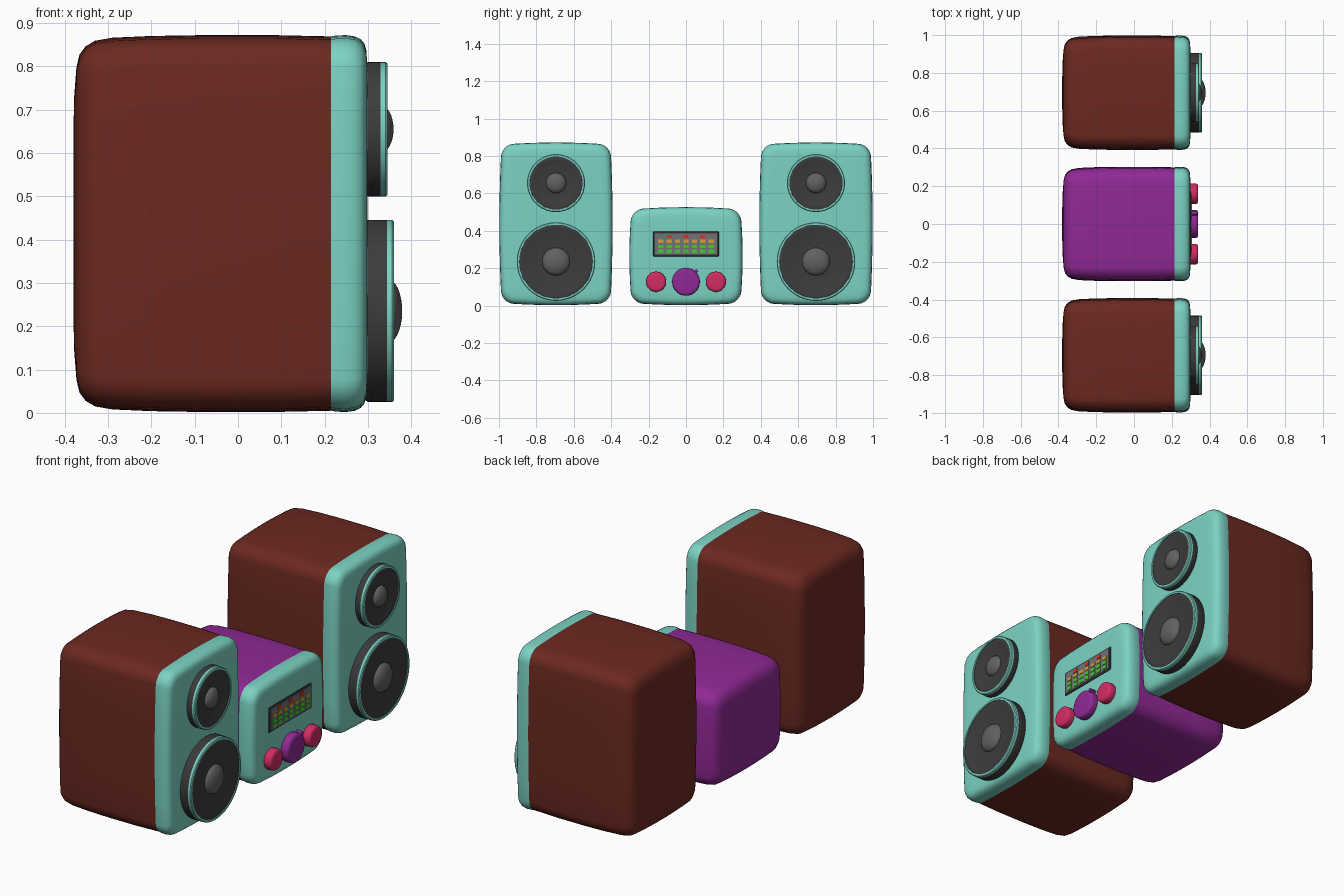
import bpy, bmesh
from math import sin, cos, pi, radians

if "Cube" in bpy.data.objects:
    bpy.data.objects.remove(bpy.data.objects["Cube"])


def mat(name, *rgb):
    m = bpy.data.materials.new(name)
    m.diffuse_color = (*rgb, 1)
    m.use_nodes = True
    m.node_tree.nodes["Principled BSDF"].inputs["Base Color"].default_value = m.diffuse_color
    return m


BROWN = mat("brown", 0.15, 0.022, 0.015)
TEAL = mat("teal", 0.2, 0.65, 0.55)
PURPLE = mat("purple", 0.28, 0.022, 0.3)
PINK = mat("pink", 0.65, 0.025, 0.13)
DARK = mat("dark", 0.045, 0.045, 0.045)
GREY = mat("dome_grey", 0.12, 0.12, 0.12)
SCREEN = mat("screen_grey", 0.16, 0.17, 0.18)
GREEN = mat("green", 0.06, 0.6, 0.03)
ORANGE = mat("orange", 0.65, 0.35, 0.03)
RED = mat("red", 0.75, 0.03, 0.02)


def finish(name, bm, material, angle=40):
    bmesh.ops.recalc_face_normals(bm, faces=bm.faces)
    me = bpy.data.meshes.new(name)
    bm.to_mesh(me)
    bm.free()
    ob = bpy.data.objects.new(name, me)
    bpy.context.collection.objects.link(ob)
    me.materials.append(material)
    bpy.ops.object.select_all(action='DESELECT')
    ob.select_set(True)
    bpy.context.view_layer.objects.active = ob
    bpy.ops.object.shade_smooth_by_angle(angle=radians(angle))
    return ob


def skin(name, rings, material):
    """Bridge consecutive rings and cap both ends."""
    bm = bmesh.new()
    vs = [[bm.verts.new(p) for p in ring] for ring in rings]
    n = len(rings[0])
    for a, b in zip(vs, vs[1:]):
        for i in range(n):
            j = (i + 1) % n
            bm.faces.new((a[i], a[j], b[j], b[i]))
    bm.faces.new(vs[0])
    bm.faces.new(vs[-1])
    return finish(name, bm, material)


def section(x, y, z, hy, hz, inset):
    """Rounded rectangle with gently bulging sides, at depth x."""
    hy, hz = hy - inset, hz - inset
    r = max(0.065 - inset * 0.5, 0.02)
    pts = []
    corners = [(1, 1), (-1, 1), (-1, -1), (1, -1)]
    for k, (sy, sz) in enumerate(corners):
        cy, cz = sy * (hy - r), sz * (hz - r)
        arc = [(cy + r * cos(a), cz + r * sin(a))
               for a in (k * pi / 2 + i * pi / 12 for i in range(7))]
        ny, nz = corners[(k + 1) % 4]
        q = (k + 1) * pi / 2
        end = (ny * (hy - r) + r * cos(q), nz * (hz - r) + r * sin(q))
        last = arc[-1]
        pts += arc + [(last[0] + (end[0] - last[0]) * t / 6,
                       last[1] + (end[1] - last[1]) * t / 6) for t in range(1, 6)]
    by = 0.012
    return [(x, y + u - by * (u / hy) * (v / hz) ** 2,
             z + v - by * (v / hz) * (u / hy) ** 2) for u, v in pts]


def cabinet(name, y, hz, colour):
    hy, z = 0.303, hz + 0.002
    # shell, domed and rounded at the back
    st = [(-0.38, 0.22), (-0.378, 0.14), (-0.373, 0.075), (-0.366, 0.045),
          (-0.352, 0.026), (-0.33, 0.013), (-0.29, 0.006), (-0.2, 0.002),
          (-0.08, 0), (0.08, 0), (0.215, 0.003)]
    skin(name + "_shell", [section(x, y, z, hy, hz, d) for x, d in st], colour)
    # front panel
    st = [(0.215, 0.003), (0.225, 0.001), (0.25, 0), (0.27, 0.003), (0.284, 0.010),
          (0.292, 0.020), (0.296, 0.034), (0.298, 0.06), (0.299, 0.12)]
    skin(name + "_front_panel", [section(x, y, z, hy, hz, d) for x, d in st], TEAL)


def lathe(name, y, z, profile, material, n=48):
    """Turn (radius, x) points about an x-parallel axis."""
    return skin(name, [[(x, y + r * cos(2 * pi * i / n), z + r * sin(2 * pi * i / n))
                        for i in range(n)] for r, x in profile], material)


def driver(name, y, z, R, top, dome_r, dome_top):
    # basket
    lathe(name + "_basket", y, z, [(R - 0.01, 0.285), (R, 0.30), (R, top - 0.016)], DARK)
    # trim ring
    w = 0.013
    lathe(name + "_trim_ring", y, z,
          [(R - w, top - 0.02), (R, top - 0.016), (R, top - 0.004), (R - 0.004, top),
           (R - w, top), (R - w - 0.001, top - 0.016)], TEAL)
    # cone
    lathe(name + "_cone", y, z,
          [(R - w, top - 0.02), (R - w, top - 0.004), (R - w - 0.008, top - 0.001),
           (R - w - 0.02, top - 0.004), (R * 0.6, top - 0.010),
           (dome_r, top - 0.014)], DARK)
    # dust cap
    base = top - 0.015
    lathe(name + "_dust_cap", y, z,
          [(dome_r * cos(a), base + (dome_top - base) * sin(a))
           for a in (i * pi / 2 / 8.2 for i in range(9))], GREY)


def boxes(name, items, material, x0, x1, bevel=0.0):
    """Boxes facing +x: items are (y, z, width, height)."""
    bm = bmesh.new()
    for y, z, w, h in items:
        vs = bmesh.ops.create_cube(bm, size=1)["verts"]
        for v in vs:
            v.co = ((x0 + x1) / 2 + v.co.x * (x1 - x0), y + v.co.y * w, z + v.co.z * h)
    if bevel:
        bmesh.ops.bevel(bm, geom=bm.edges[:], offset=bevel, segments=2,
                        affect='EDGES', profile=0.5)
    return finish(name, bm, material)


# speakers
for side, label in ((-1, "left"), (1, "right")):
    y = side * 0.695
    cabinet(label + "_speaker", y, 0.435, BROWN)
    driver(label + "_tweeter", y, 0.655, 0.155, 0.345, 0.054, 0.359)
    driver(label + "_woofer", y, 0.235, 0.21, 0.36, 0.074, 0.379)

# amplifier
cabinet("amplifier", 0, 0.262, PURPLE)

# display frame and screen
boxes("display_frame", [(0, 0.329, 0.352, 0.132)], DARK, 0.28, 0.303, 0.004)
boxes("display_screen", [(0, 0.329, 0.33, 0.112)], SCREEN, 0.29, 0.305)

# level meter lights
cols = [(i - 3) * 0.045 for i in range(7)]
boxes("meter_green", [(c, z, 0.028, 0.018) for c in cols for z in (0.29, 0.316)],
      GREEN, 0.298, 0.308)
boxes("meter_orange", [(c, 0.343, 0.028, 0.018) for c in cols], ORANGE, 0.298, 0.308)
boxes("meter_red", [(c, 0.369, 0.028, 0.018) for c in cols[1::2]], RED, 0.298, 0.308)


# knobs
def knob(name, y, r, material):
    lathe(name, y, 0.127, [(r - 0.004, 0.285), (r, 0.302), (r, 0.328), (r - 0.003, 0.335),
                           (r - 0.009, 0.339), (r - 0.02, 0.340)], material)


knob("volume_knob", 0, 0.074, PURPLE)
for side, label in ((-1, "left"), (1, "right")):
    knob(label + "_tone_knob", side * 0.16, 0.054, PINK)

# volume pointer, turned towards the upper right
bm = bmesh.new()
a = radians(46)
for v in bmesh.ops.create_cube(bm, size=1)["verts"]:
    u, w = 0.072 + v.co.y * 0.03, v.co.z * 0.018
    v.co = (0.318 + v.co.x * 0.034, u * cos(a) - w * sin(a), 0.127 + u * sin(a) + w * cos(a))
finish("volume_pointer", bm, PURPLE)
